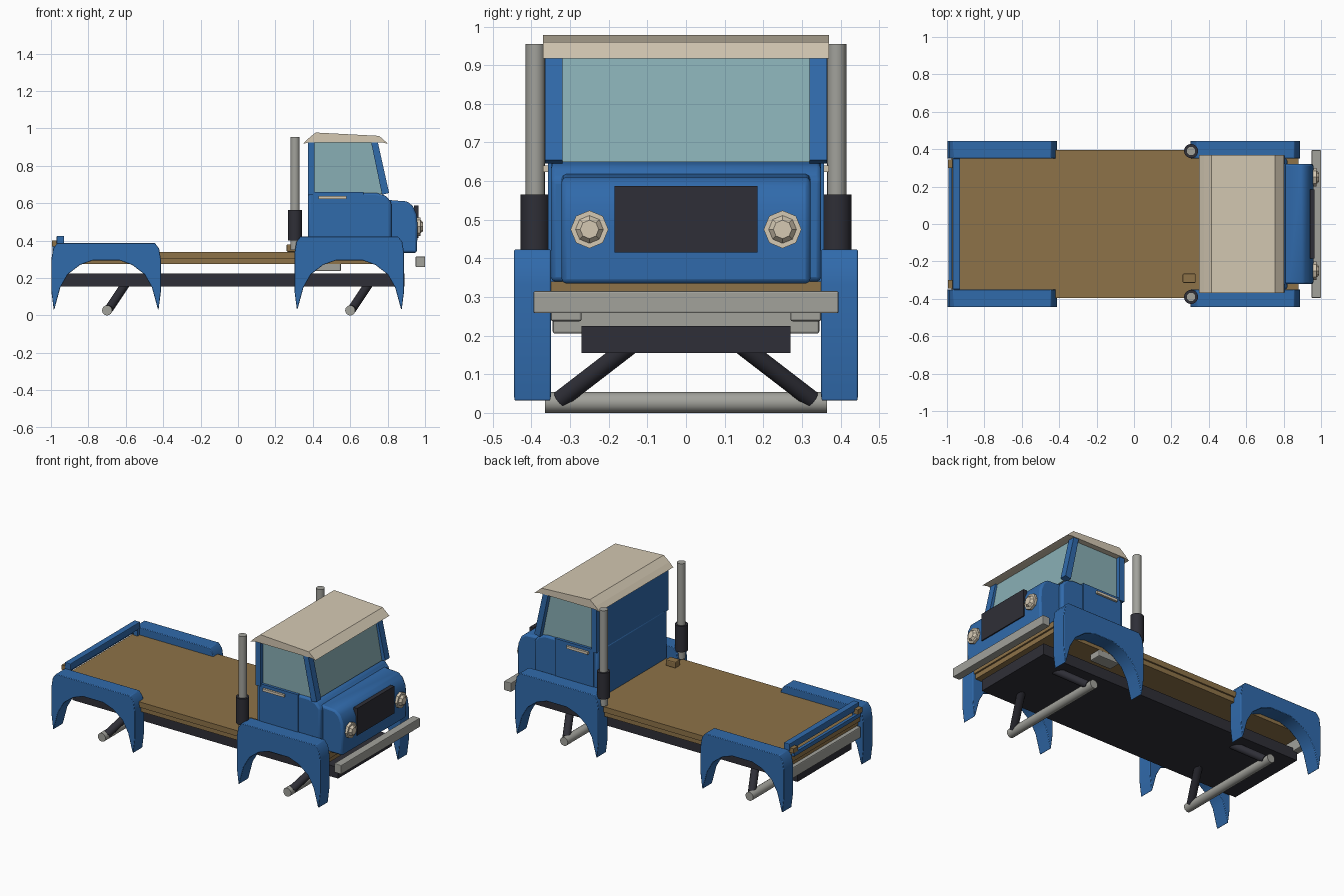
import bpy, bmesh, math
from mathutils import Vector

cube = bpy.data.objects.get("Cube")
if cube:
    bpy.data.objects.remove(cube, do_unlink=True)


def material(name, rgb):
    m = bpy.data.materials.new(name)
    m.use_nodes = True
    m.diffuse_color = (*rgb, 1)
    m.node_tree.nodes["Principled BSDF"].inputs["Base Color"].default_value = (*rgb, 1)
    return m


BLUE = material("blue paint", (0.03, 0.145, 0.41))
CREAM = material("cream paint", (0.66, 0.58, 0.45))
WOOD = material("brown wood", (0.27, 0.17, 0.065))
GLASS = material("teal glass", (0.25, 0.43, 0.46))
DARK = material("dark metal", (0.028, 0.028, 0.038))
GREY = material("grey metal", (0.36, 0.36, 0.33))


def finish(bm, name, mat, bevel=0.0, smooth=False):
    bmesh.ops.recalc_face_normals(bm, faces=bm.faces)
    me = bpy.data.meshes.new(name)
    bm.to_mesh(me)
    bm.free()
    ob = bpy.data.objects.new(name, me)
    bpy.context.collection.objects.link(ob)
    me.materials.append(mat)
    if bevel:
        mod = ob.modifiers.new("bevel", "BEVEL")
        mod.width, mod.segments, mod.limit_method = bevel, 2, "ANGLE"
    if smooth:
        bpy.ops.object.select_all(action="DESELECT")
        ob.select_set(True)
        bpy.context.view_layer.objects.active = ob
        bpy.ops.object.shade_smooth_by_angle(angle=math.radians(40))
    return ob


def slab(name, mat, profile, y0, y1, bevel=0.0, smooth=False):
    """Side profile in x and z, extruded from y0 to y1."""
    bm = bmesh.new()
    face = bm.faces.new([bm.verts.new((x, y0, z)) for x, z in profile])
    ext = bmesh.ops.extrude_face_region(bm, geom=[face])["geom"]
    moved = [v for v in ext if isinstance(v, bmesh.types.BMVert)]
    bmesh.ops.translate(bm, verts=moved, vec=(0, y1 - y0, 0))
    return finish(bm, name, mat, bevel, smooth)


def box(name, mat, x, y, z, bevel=0.0):
    return slab(name, mat, [(x[0], z[0]), (x[1], z[0]), (x[1], z[1]), (x[0], z[1])],
                y[0], y[1], bevel)


def rod(name, mat, a, b, r, sides=16, r2=None):
    a, b = Vector(a), Vector(b)
    bm = bmesh.new()
    bmesh.ops.create_cone(bm, cap_ends=True, segments=sides, radius1=r,
                          radius2=r if r2 is None else r2, depth=(b - a).length)
    bmesh.ops.rotate(bm, verts=bm.verts, cent=(0, 0, 0),
                     matrix=(b - a).to_track_quat("Z", "Y").to_matrix())
    bmesh.ops.translate(bm, verts=bm.verts, vec=(a + b) / 2)
    return finish(bm, name, mat, smooth=sides > 8)


# Chassis and cargo deck with chamfered lower sides
box("chassis", DARK, (-0.97, 0.89), (-0.27, 0.27), (0.155, 0.225))
box("deck_top", WOOD, (-0.975, 0.88), (-0.395, 0.395), (0.305, 0.34))
box("deck_base", WOOD, (-0.96, 0.87), (-0.35, 0.35), (0.275, 0.306))
for s, side in ((1, "left"), (-1, "right")):
    slab("deck_skirt_" + side, WOOD, [(-0.42, 0.275), (0.31, 0.275), (0.31, 0.306), (-0.42, 0.306)],
         s * 0.34, s * 0.385)
box("deck_block", WOOD, (0.26, 0.33), (-0.315, -0.265), (0.34, 0.38), 0.006)

# Bumpers
box("front_bumper", GREY, (0.95, 1.0), (-0.395, 0.395), (0.258, 0.315), 0.004)
box("rear_bumper", GREY, (-0.985, -0.94), (-0.345, 0.345), (0.205, 0.275), 0.006)

# Axles with slanted struts
for x, end in ((0.6, "front"), (-0.7, "rear")):
    rod(end + "_axle", GREY, (x, -0.365, 0.027), (x, 0.365, 0.027), 0.027)
    for s, side in ((1, "left"), (-1, "right")):
        rod(f"{end}_strut_{side}", DARK, (x + 0.01, s * 0.325, 0.035),
            (x + 0.11, s * 0.13, 0.185), 0.024, 12)

# Fenders with wheel arches, measured from each axle
arch_half = [(0.275, 0.04), (0.245, 0.15), (0.205, 0.22), (0.14, 0.27), (0.07, 0.295)]
for x, top, end in ((-0.705, 0.388, "rear"), (0.595, 0.423, "front")):
    half = [(0.26, top), (0.283, top - 0.03), (0.293, top - 0.09), (0.293, 0.13), (0.28, 0.03)] + arch_half
    outline = [(x + dx, z) for dx, z in half] + [(x - dx, z) for dx, z in reversed(half)]
    for s, side in ((1, "left"), (-1, "right")):
        slab(f"{end}_fender_{side}", BLUE, outline, s * 0.35, s * 0.445, 0.012, True)

# Tailgate rails and rear lamps
box("tailgate_rail", BLUE, (-0.97, -0.93), (-0.35, 0.35), (0.382, 0.425), 0.004)
box("lower_tailgate_rail", BLUE, (-0.992, -0.972), (-0.33, 0.33), (0.345, 0.37))
for s, side in ((1, "left"), (-1, "right")):
    box("tailgate_post_" + side, BLUE, (-0.965, -0.935), (s * 0.33, s * 0.35), (0.34, 0.39))
    box("rear_lamp_" + side, WOOD, (-0.995, -0.965), (s * 0.30, s * 0.345), (0.37, 0.40))

# Cab body and hood
slab("cab_body", BLUE, [(0.375, 0.34), (0.375, 0.655), (0.74, 0.655), (0.79, 0.64),
                        (0.82, 0.605), (0.82, 0.34)], -0.35, 0.35, 0.012, True)
slab("hood", BLUE, [(0.76, 0.335), (0.76, 0.625), (0.83, 0.615), (0.905, 0.61), (0.935, 0.585),
                    (0.955, 0.54), (0.96, 0.48), (0.957, 0.335)], -0.322, 0.322, 0.012, True)
box("grille", DARK, (0.94, 0.966), (-0.185, 0.185), (0.415, 0.587))

# Glazed cabin, solid rear wall and roof
slab("cabin_glass", GLASS, [(0.39, 0.65), (0.785, 0.65), (0.735, 0.925), (0.39, 0.925)], -0.335, 0.335)
box("cabin_rear_wall", BLUE, (0.375, 0.395), (-0.34, 0.34), (0.65, 0.925))
slab("roof", CREAM, [(0.348, 0.918), (0.375, 0.945), (0.415, 0.978), (0.755, 0.96),
                     (0.802, 0.918), (0.77, 0.925), (0.38, 0.925)], -0.37, 0.37)

for s, side in ((1, "left"), (-1, "right")):
    # Window pillars
    box("rear_pillar_" + side, BLUE, (0.375, 0.41), (s * 0.32, s * 0.362), (0.645, 0.925))
    slab("front_pillar_" + side, BLUE, [(0.77, 0.645), (0.808, 0.655), (0.748, 0.925), (0.712, 0.925)],
         s * 0.32, s * 0.365)
    # Doors, handles and steps
    box("door_" + side, BLUE, (0.40, 0.67), (s * 0.34, s * 0.357), (0.40, 0.66))
    box("door_handle_" + side, CREAM, (0.43, 0.58), (s * 0.35, s * 0.37), (0.624, 0.64))
    box("step_" + side, GREY, (0.40, 0.55), (s * 0.27, s * 0.35), (0.237, 0.28), 0.006)
    # Octagonal headlights
    lamp = (0.25 * s, 0.475)
    rod("headlight_rim_" + side, CREAM, (0.945, *lamp), (0.975, *lamp), 0.049, 8)
    rod("headlight_lens_" + side, CREAM, (0.975, *lamp), (0.99, *lamp), 0.036, 8, 0.024)
    # Exhaust stacks
    rod("exhaust_pipe_" + side, GREY, (0.305, s * 0.39, 0.35), (0.305, s * 0.39, 0.955), 0.025)
    rod("exhaust_muffler_" + side, DARK, (0.305, s * 0.39, 0.40), (0.305, s * 0.39, 0.565), 0.038)
